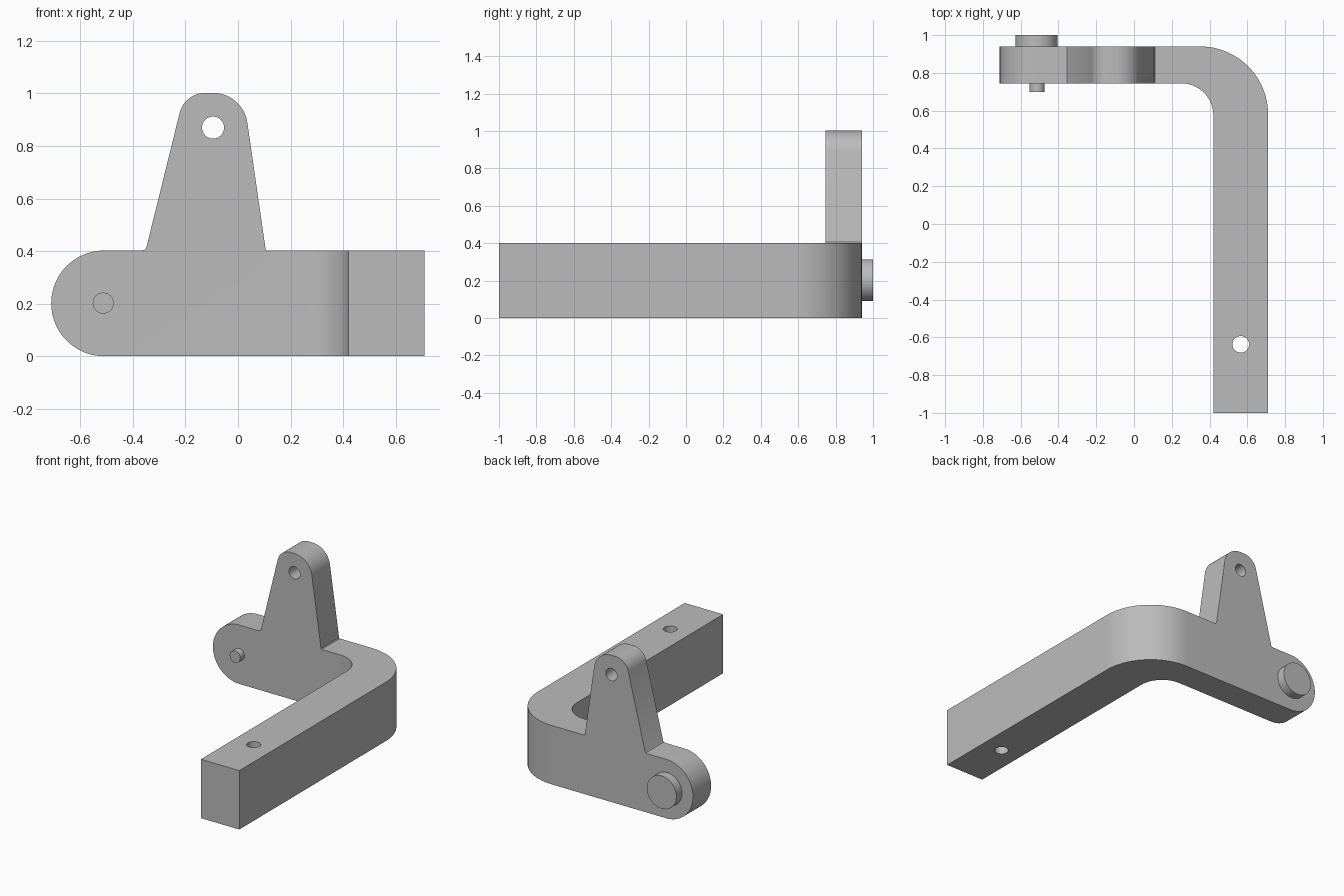
import bpy
from math import cos, sin, radians
from mathutils import Matrix, Vector

cube = bpy.data.objects.get("Cube")
if cube:
    bpy.data.objects.remove(cube, do_unlink=True)

grey = bpy.data.materials.new("plain grey")
grey.use_nodes = True
colour = (0.5, 0.5, 0.5, 1)
grey.diffuse_color = colour
grey.node_tree.nodes["Principled BSDF"].inputs["Base Color"].default_value = colour


def arc(cx, cy, r, start, end, steps=24):
    angles = [radians(start + (end - start) * i / steps) for i in range(steps + 1)]
    return [(cx + r * cos(a), cy + r * sin(a)) for a in angles]


def extrude(name, outline, low, high, axis):
    """Prism of a 2D outline: XY outline along z, or XZ outline along y."""
    def place(p, h):
        return (p[0], p[1], h) if axis == "z" else (p[0], h, p[1])
    n = len(outline)
    verts = [place(p, h) for h in (low, high) for p in outline]
    faces = [list(range(n))[::-1], list(range(n, 2 * n))]
    faces += [[i, (i + 1) % n, n + (i + 1) % n, n + i] for i in range(n)]
    # Wind the faces outward whichever way the outline runs
    area = sum(a[0] * b[1] - b[0] * a[1] for a, b in zip(outline, outline[1:] + outline[:1]))
    if (area < 0) == (axis == "z"):
        faces = [f[::-1] for f in faces]
    mesh = bpy.data.meshes.new(name)
    mesh.from_pydata(verts, [], faces)
    mesh.materials.append(grey)
    obj = bpy.data.objects.new(name, mesh)
    bpy.context.collection.objects.link(obj)
    return obj


def combine(target, tool, operation):
    mod = target.modifiers.new(operation.lower(), "BOOLEAN")
    mod.operation, mod.solver, mod.object = operation, "EXACT", tool
    bpy.context.view_layer.objects.active = target
    bpy.ops.object.modifier_apply(modifier=mod.name)
    bpy.data.objects.remove(tool, do_unlink=True)


def cylinder(name, x, v, r, low, high, axis):
    return extrude(name, arc(x, v, r, 0, 360, 48)[:-1], low, high, axis)


# Bent bar seen from above
plan = [(-0.9, 0.94)] + arc(0.35, 0.58, 0.36, 90, 0)
plan += [(0.71, -1), (0.42, -1)] + arc(0.25, 0.575, 0.17, 0, 90) + [(-0.9, 0.745)]
bracket = extrude("bent_bracket", plan, -0.2, 1.2, "z")

# Front silhouette: rounded end and upright tapered lug
front = [(0.9, 0), (0.9, 0.402), (0.11, 0.402), (0.105, 0.407)]
front += arc(-0.095, 0.87, 0.132, 9, 90)
front += arc(-0.125, 0.902, 0.1, 90, 166)
front += [(-0.349, 0.413), (-0.355, 0.405), (-0.37, 0.402)]
front += arc(-0.51, 0.201, 0.201, 90, 270, 40)
combine(bracket, extrude("silhouette", front, -1.2, 1.2, "y"), "INTERSECT")

# Pin with its wide head
combine(bracket, cylinder("pin", -0.513, 0.202, 0.04, 0.7, 0.8, "y"), "UNION")
combine(bracket, cylinder("pin_head", -0.516, 0.202, 0.112, 0.9, 1, "y"), "UNION")

# Holes through the lug and the long arm
combine(bracket, cylinder("lug_hole", -0.095, 0.87, 0.042, 0.5, 1.2, "y"), "DIFFERENCE")
combine(bracket, cylinder("arm_hole", 0.565, -0.637, 0.044, -0.2, 0.6, "z"), "DIFFERENCE")

bpy.ops.object.select_all(action="DESELECT")
bracket.select_set(True)
bpy.context.view_layer.objects.active = bracket
bpy.ops.object.shade_smooth_by_angle(angle=radians(25))
